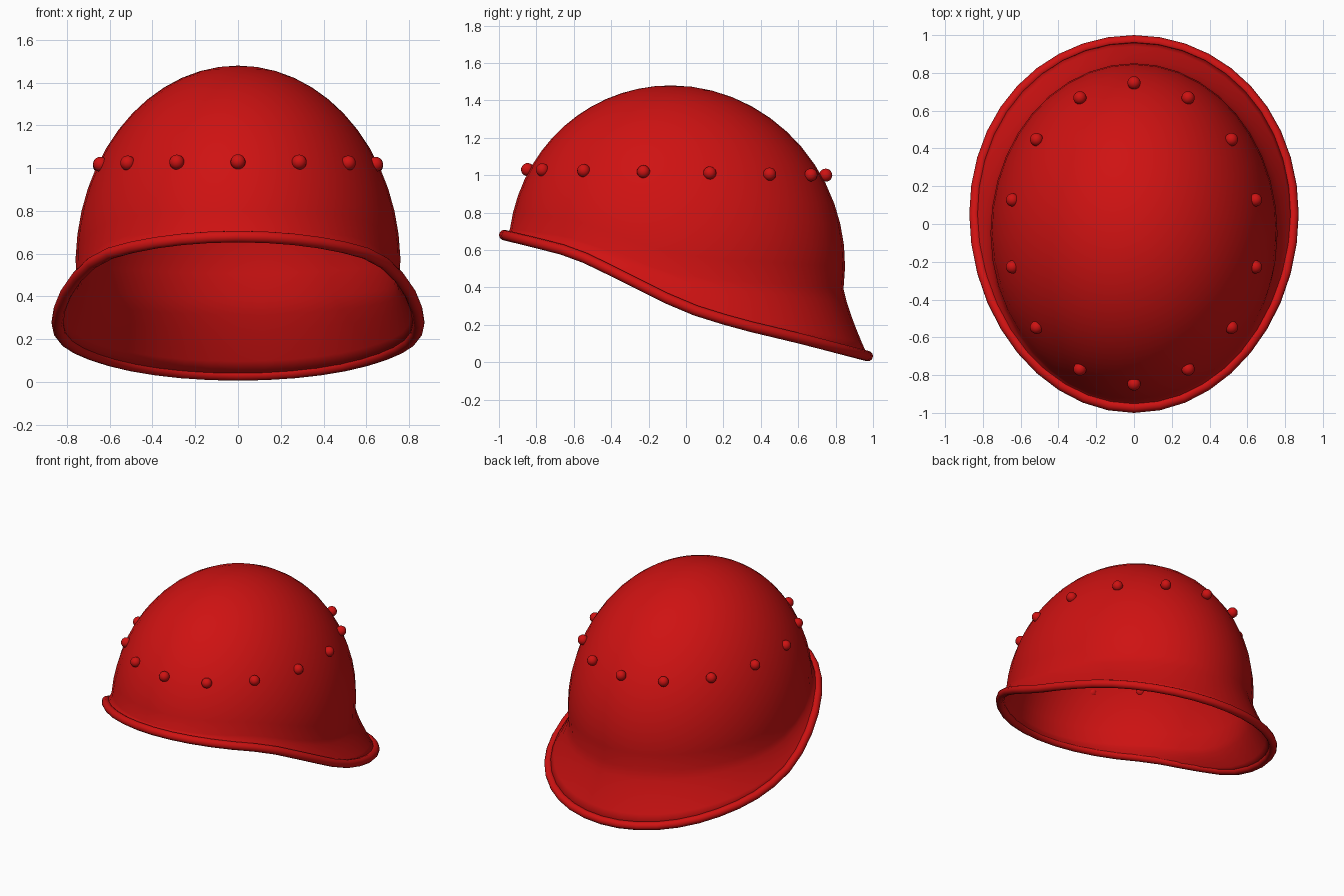
import bpy, bmesh, math

if "Cube" in bpy.data.objects:
    bpy.data.objects.remove(bpy.data.objects["Cube"])

SEG = 40
TUBE = 0.028
red = bpy.data.materials.new("red_enamel")
red.diffuse_color = (0.62, 0.006, 0.006, 1)
red.use_nodes = True
red.node_tree.nodes["Principled BSDF"].inputs["Base Color"].default_value = red.diffuse_color

# Rim height along the side view: (y, z)
RIM = [(-1.1, 0.71), (-0.97, 0.68), (-0.59, 0.585), (-0.3, 0.44), (0.0, 0.29),
       (0.3, 0.20), (0.6, 0.13), (0.97, 0.033), (1.1, 0.0)]


def lerp_rim(y):
    for (y0, z0), (y1, z1) in zip(RIM, RIM[1:]):
        if y <= y1:
            return z0 + (z1 - z0) * (y - y0) / (y1 - y0)
    return RIM[-1][1]


def rim_point(t):
    y = 0.972 * math.cos(t) + 0.05 * math.sin(t) ** 2
    z = (lerp_rim(y - 0.08) + lerp_rim(y) + lerp_rim(y + 0.08)) / 3
    return (0.845 * math.sin(t), y, z)


def dome_point(t, phi):
    c, s = math.cos(phi), math.sin(phi)
    return (0.76 * c * math.sin(t), -0.05 - 0.03 * s + 0.9 * c * math.cos(t),
            0.55 + 0.93 * s)


def finish(ob):
    ob.data.materials.append(red)
    bpy.ops.object.select_all(action='DESELECT')
    ob.select_set(True)
    bpy.context.view_layer.objects.active = ob
    bpy.ops.object.shade_smooth_by_angle(angle=math.radians(50))


def add_mesh(name, bm):
    me = bpy.data.meshes.new(name)
    bm.to_mesh(me)
    bm.free()
    ob = bpy.data.objects.new(name, me)
    bpy.context.collection.objects.link(ob)
    finish(ob)
    return ob


# Shell: egg-shaped dome down to a waist, then a brim flaring out to the rim
bm = bmesh.new()
apex = bm.verts.new(dome_point(0, math.pi / 2))
columns = []
DOME_ROWS, FLARE_ROWS = 14, 5
for i in range(SEG):
    t = math.tau * i / SEG
    rim = rim_point(t)
    waist_z = rim[2] + 0.03 + 0.33 * (1 + math.cos(t)) / 2
    phi_w = math.asin((waist_z - 0.55) / 0.93)
    col = []
    for k in range(1, DOME_ROWS + 1):
        phi = math.pi / 2 + (phi_w - math.pi / 2) * k / DOME_ROWS
        col.append(bm.verts.new(dome_point(t, phi)))
    waist = col[-1].co.copy()
    for k in range(1, FLARE_ROWS + 1):
        f = k / FLARE_ROWS
        g = f ** 1.25
        col.append(bm.verts.new((waist.x + (rim[0] - waist.x) * g,
                                 waist.y + (rim[1] - waist.y) * g,
                                 waist.z + (rim[2] - waist.z) * f)))
    columns.append(col)
for i in range(SEG):
    a, b = columns[i], columns[(i + 1) % SEG]
    bm.faces.new((apex, b[0], a[0]))
    for k in range(len(a) - 1):
        bm.faces.new((a[k], b[k], b[k + 1], a[k + 1]))
bmesh.ops.recalc_face_normals(bm, faces=bm.faces)
if apex.normal.z < 0 or sum(f.normal.z for f in apex.link_faces) < 0:
    bmesh.ops.reverse_faces(bm, faces=bm.faces)
shell = add_mesh("helmet_shell", bm)
thick = shell.modifiers.new("thickness", 'SOLIDIFY')
thick.thickness = 0.02
thick.offset = -1

# Rolled rim following the lower edge
curve = bpy.data.curves.new("rolled_rim", 'CURVE')
curve.dimensions = '3D'
curve.bevel_depth = TUBE
curve.bevel_resolution = 3
spline = curve.splines.new('POLY')
spline.points.add(SEG - 1)
spline.use_cyclic_u = True
for i, p in enumerate(spline.points):
    p.co = (*rim_point(math.tau * i / SEG), 1)
rim_ob = bpy.data.objects.new("rolled_rim", curve)
bpy.context.collection.objects.link(rim_ob)
rim_ob.select_set(True)
bpy.context.view_layer.objects.active = rim_ob
shell.select_set(False)
bpy.ops.object.convert(target='MESH')
finish(bpy.context.view_layer.objects.active)

# Ring of fourteen round rivets
for i in range(14):
    t = math.tau * i / 14
    bpy.ops.mesh.primitive_uv_sphere_add(
        segments=16, ring_count=10, radius=0.035,
        location=(0.66 * math.sin(t), -0.05 + 0.797 * math.cos(t),
                  1.015 - 0.015 * math.cos(t)))
    rivet = bpy.context.object
    rivet.name = f"rivet_{i + 1}"
    finish(rivet)
